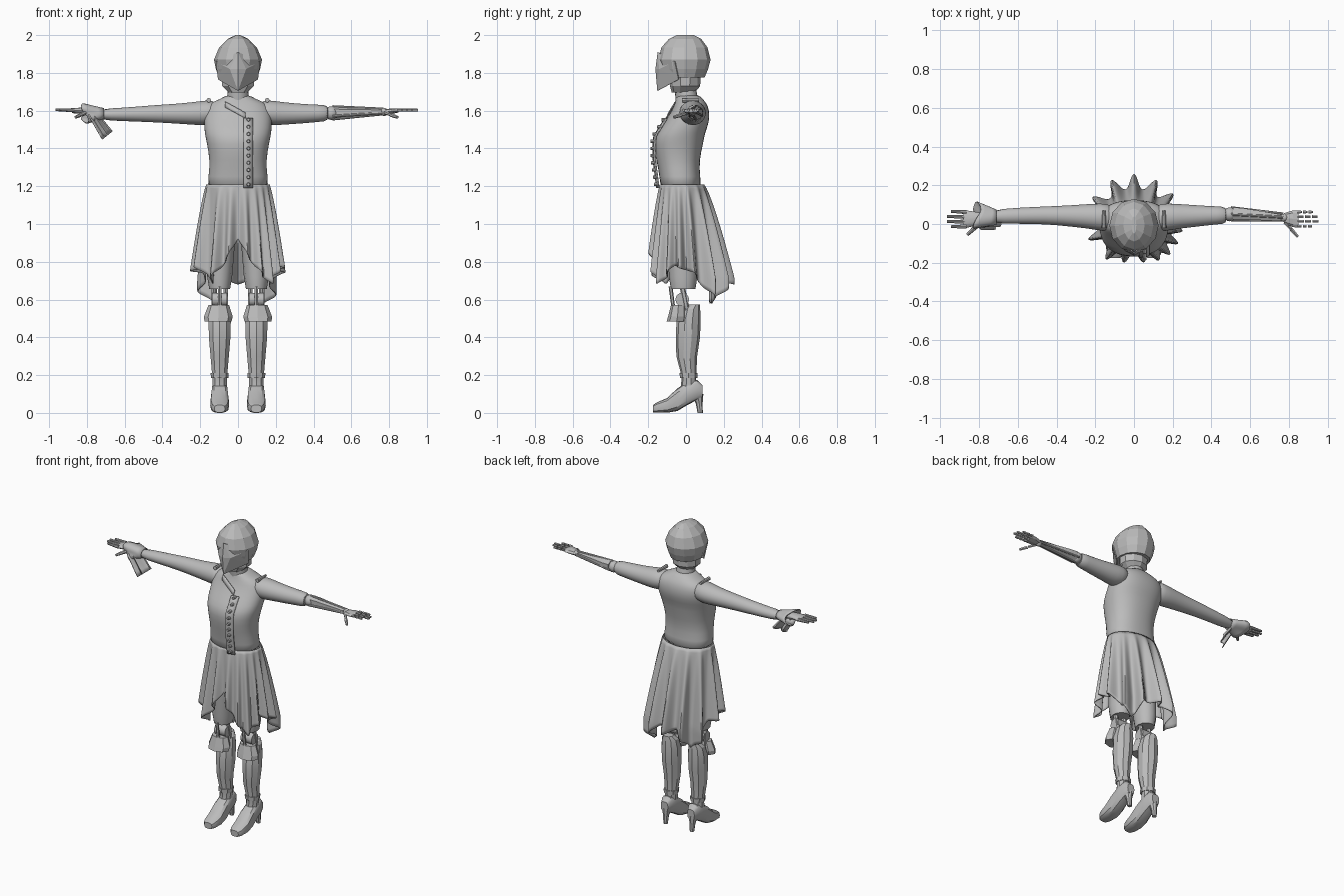
import bpy, bmesh, math
from mathutils import Vector

cube = bpy.data.objects.get("Cube")
if cube:
    bpy.data.objects.remove(cube)

grey = bpy.data.materials.new("plain grey")
grey.use_nodes = True
tone = (0.5, 0.5, 0.5, 1)
grey.diffuse_color = tone
grey.node_tree.nodes["Principled BSDF"].inputs["Base Color"].default_value = tone


def finish(name, bm, angle=35, thickness=0, subdivide=0):
    """Turn a bmesh into a shaded object."""
    bmesh.ops.recalc_face_normals(bm, faces=bm.faces)
    mesh = bpy.data.meshes.new(name)
    bm.to_mesh(mesh)
    bm.free()
    mesh.materials.append(grey)
    obj = bpy.data.objects.new(name, mesh)
    bpy.context.collection.objects.link(obj)
    if angle:
        bpy.ops.object.select_all(action='DESELECT')
        obj.select_set(True)
        bpy.context.view_layer.objects.active = obj
        bpy.ops.object.shade_smooth_by_angle(angle=math.radians(angle))
    if subdivide:
        obj.modifiers.new("Smooth", 'SUBSURF').levels = subdivide
        obj.modifiers["Smooth"].render_levels = subdivide
    if thickness:
        obj.modifiers.new("Cloth", 'SOLIDIFY').thickness = thickness
    return obj


def loft(name, rings, axis='Z', sides=12, power=2.0, **style):
    """Rings are (position, centre a, centre b, radius a, radius b)."""
    order = {'Z': (1, 2, 0), 'X': (0, 1, 2), 'Y': (1, 0, 2)}[axis]
    bm = bmesh.new()
    loops = []
    for pos, ca, cb, ra, rb in rings:
        loop = []
        for i in range(sides):
            t = math.tau * i / sides - math.pi / 2
            c, s = math.cos(t), math.sin(t)
            a = ca + ra * math.copysign(abs(c) ** (2 / power), c)
            b = cb + rb * math.copysign(abs(s) ** (2 / power), s)
            loop.append(bm.verts.new([(pos, a, b)[k] for k in order]))
        loops.append(loop)
    for low, high in zip(loops, loops[1:]):
        for i in range(sides):
            j = (i + 1) % sides
            bm.faces.new((low[i], low[j], high[j], high[i]))
    bm.faces.new(loops[0])
    bm.faces.new(loops[-1])
    return finish(name, bm, **style)


def rod(name, start, end, r1, r2=None, sides=8, angle=40):
    start, end = Vector(start), Vector(end)
    bm = bmesh.new()
    bmesh.ops.create_cone(bm, cap_ends=True, segments=sides, radius1=r1,
                          radius2=r2 or r1, depth=(end - start).length)
    turn = (end - start).to_track_quat('Z', 'Y').to_matrix()
    bmesh.ops.rotate(bm, verts=bm.verts, matrix=turn)
    bmesh.ops.translate(bm, verts=bm.verts, vec=(start + end) / 2)
    return finish(name, bm, angle)


def ball(name, centre, radius):
    bm = bmesh.new()
    bmesh.ops.create_uvsphere(bm, u_segments=16, v_segments=10, radius=radius)
    bmesh.ops.translate(bm, verts=bm.verts, vec=centre)
    return finish(name, bm, 60)


def sheet(name, point, columns, rows, closed, thickness=0.006):
    """Cloth surface from point(u, v) with u and v in 0..1."""
    bm = bmesh.new()
    grid = [[bm.verts.new(point(i / columns, j / rows))
             for i in range(columns + (not closed))] for j in range(rows + 1)]
    for low, high in zip(grid, grid[1:]):
        for i in range(columns):
            k = (i + 1) % len(low)
            bm.faces.new((low[i], low[k], high[k], high[i]))
    return finish(name, bm, 60, thickness)


# Helmet with a ridged mask, jaw guard and neck
loft("helmet", [(1.775, 0, -.01, .1, .108), (1.82, 0, -.008, .117, .125),
                (1.87, 0, -.008, .127, .138), (1.935, 0, -.008, .1, .122),
                (1.98, 0, -.005, .055, .085), (2, 0, -.005, .012, .045)], sides=12, angle=0)
bm = bmesh.new()
for s in (1, -1):
    brow, nose, chin, cheek, temple, jaw = [bm.verts.new((s * x, y, z)) for x, y, z in (
        (0, -.15, 1.91), (0, -.162, 1.82), (0, -.152, 1.705),
        (.043, -.142, 1.82), (.118, -.06, 1.86), (.106, -.04, 1.765))]
    for face in ((brow, nose, cheek), (nose, chin, cheek), (brow, cheek, temple),
                 (cheek, chin, jaw), (cheek, jaw, temple)):
        bm.faces.new(face)
bmesh.ops.remove_doubles(bm, verts=bm.verts, dist=.0001)
finish("face_mask", bm, 0, .006)
loft("jaw_guard", [(1.695, 0, -.015, .05, .06), (1.73, 0, -.005, .088, .08),
                   (1.8, 0, -.005, .092, .083)], sides=10, angle=0)
loft("neck", [(1.58, 0, .02, .07, .065), (1.66, 0, .005, .058, .06),
              (1.74, 0, -.008, .053, .055)], sides=20)

# Fitted bodice, its overlapping front edge and buttons
loft("bodice", [(1.17, 0, -.025, .172, .115), (1.25, 0, -.032, .156, .106),
                (1.34, 0, -.044, .15, .115), (1.43, 0, -.04, .166, .133),
                (1.48, 0, -.03, .178, .13), (1.54, 0, .005, .182, .12),
                (1.6, 0, .025, .18, .1), (1.64, 0, .025, .155, .085),
                (1.662, 0, .018, .09, .07), (1.685, 0, .01, .062, .062)],
     sides=24, power=2.3, angle=60, subdivide=1)


def front_y(z):
    return -.165 + max(0, z - 1.46) * .62 + max(0, 1.34 - z) * .13


sheet("front_placket", lambda u, v: (.03 + .05 * u, front_y(1.19 + .37 * v) - .012 + .012 * u,
                                     1.19 + .37 * v), 2, 12, False)
sheet("collar_flap", lambda u, v: (.04 - .11 * u, front_y(1.56 + .06 * u) - .004 + .012 * v,
                                   1.56 + .06 * u + .03 * v), 4, 2, False)
for i in range(10):
    z = 1.21 + i * .038
    rod("button", (.055, front_y(z), z), (.055, front_y(z) - .022, z), .011, .008)

# Deeply folded skirt with a pointed, uneven hem
folds = [math.degrees(math.atan2(y, x)) for x, y in (
    (.25, -.04), (.23, -.12), (.18, -.18), (.12, -.21), (.05, -.24), (-.05, -.23), (-.14, -.21),
    (-.23, -.09), (-.23, .02), (-.17, .12), (-.1, .2), (0, .25), (.1, .2), (.17, .14), (.23, .05))]
hem_points = [(-90, .92), (-65, .77), (-45, .68), (-20, .78), (15, .74), (48, .58), (72, .7),
              (90, .68), (108, .7), (132, .58), (165, .74), (200, .78), (225, .68), (245, .77),
              (270, .92)]


def hem(angle):
    for (a, za), (b, zb) in zip(hem_points, hem_points[1:]):
        if a <= angle <= b:
            return za + (zb - za) * (angle - a) / (b - a)


def skirt_point(u, v):
    angle = -90 + 360 * u
    t = math.radians(angle)
    z = 1.21 + (hem(angle) - 1.21) * v
    drop = min(1, (1.21 - z) / .5)
    bump = sum(math.exp(-(((angle - f + 180) % 360 - 180) / 6.5) ** 2) for f in folds)
    flare = drop ** .8
    grow = flare * .075 * min(bump, 1.1)
    back = max(0, math.sin(t)) * .035 * flare
    return ((.168 + .02 * flare + grow) * math.cos(t),
            -.022 * (1 - flare) + (.118 + .03 * flare + grow + back) * math.sin(t), z)


sheet("skirt", skirt_point, 180, 24, True)

# Sleeves: long on the right, short on the left
upper = [(.1, .03, 1.595, .07, .055), (.17, .036, 1.588, .073, .07),
         (.24, .04, 1.585, .064, .06), (.35, .042, 1.584, .054, .052)]
long_end = [(.45, .045, 1.584, .047, .046), (.6, .043, 1.58, .042, .036),
            (.75, .037, 1.58, .037, .031)]
short_end = [(.43, .045, 1.586, .047, .046), (.485, .045, 1.587, .045, .043)]
for side, s, end in (("right", -1, long_end), ("left", 1, short_end)):
    loft(side + "_sleeve", [(s * x, *rest) for x, *rest in upper + end],
         'X', 16, angle=50, subdivide=1)
    rod(side + "_shoulder_seam", (s * .155, -.02, 1.655), (s * .155, .07, 1.655), .012, .008)


def cuff_point(u, v):
    t = math.tau * u
    r = .036 + .026 * v + .012 * v * math.cos(3 * t)
    return (-.71 - .1 * v + .02 * v * math.sin(2 * t),
            .035 + r * 1.1 * math.cos(t), 1.585 + r * .8 * math.sin(t))


sheet("right_cuff", cuff_point, 32, 4, True)
sheet("cuff_drape", lambda u, v: (-.79 + .05 * u + .075 * v, -.03 + .06 * u + .015 * math.sin(9 * u),
                                  1.58 - .13 * v + .04 * u * v), 10, 5, False)

# Right hand
loft("right_hand", [(-.74, .03, 1.59, .022, .02), (-.8, .028, 1.6, .032, .018),
                    (-.87, .025, 1.6, .046, .014), (-.88, .025, 1.6, .042, .011)], 'X', 12, angle=60)
for y, tip in ((.062, .945), (.037, .965), (.012, .965), (-.013, .945)):
    rod("right_finger", (-.865, y, 1.602), (-tip, y * 1.05, 1.605), .011, .007)
rod("right_thumb", (-.79, .01, 1.598), (-.86, -.055, 1.565), .015, .008)

# Mechanical left forearm and jointed hand
ball("left_elbow", (.495, .05, 1.587), .036)
loft("forearm_shell", [(.51, .055, 1.59, .036, .036), (.56, .053, 1.592, .034, .03),
                       (.76, .032, 1.597, .02, .014)], 'X', 6, angle=0)
for y, z in ((.02, 1.57), (.085, 1.575), (.05, 1.555), (.05, 1.622)):
    rod("forearm_rod", (.5, y, z), (.77, .035 + (y - .05) * .5, 1.595 + (z - 1.587) * .4), .007)
ball("left_wrist", (.775, .032, 1.593), .021)
loft("left_palm", [(.775, .03, 1.593, .026, .015), (.82, .027, 1.598, .043, .014),
                   (.85, .026, 1.6, .045, .01)], 'X', 8, angle=0)
for y, tip in ((.062, .93), (.038, .955), (.014, .96), (-.012, .925)):
    for i in range(3):
        x = .845 + i * (tip - .845) / 3
        rod("left_finger", (x, y, 1.603), (x + (tip - .845) / 3 - .007, y, 1.603), .0085, .007, 6)
for a, b in (((.78, .01, 1.59), (.81, -.025, 1.578)), ((.812, -.028, 1.577), (.845, -.065, 1.565))):
    rod("left_thumb", a, b, .011, .008, 6)

# Legs: thigh, knee mechanism, knee guard, boot and heeled shoe
for side, s in (("left", 1), ("right", -1)):
    c = s * .097
    loft(side + "_thigh", [(.655, c, -.015, .055, .065), (.72, c, -.015, .066, .075),
                           (1.1, s * .08, -.02, .08, .09)], sides=12, angle=50)
    rod(side + "_knee_axle", (c - .04, -.02, .6), (c + .04, -.02, .6), .036, sides=16)
    for dx in (-.032, .032):
        rod(side + "_knee_bar", (c + dx, -.02, .67), (c + dx, .01, .52), .014, sides=6)
    rod(side + "_front_strut", (c, -.082, .67), (c, -.065, .54), .01, sides=6)
    loft(side + "_knee_guard", [(.485, s * .106, -.05, .072, .052), (.51, s * .104, -.045, .076, .05),
                                (.57, s * .102, -.04, .055, .04)], sides=8, angle=0)
    loft(side + "_boot", [(.12, c, .012, .04, .042), (.19, c, .016, .041, .038),
                          (.3, c, .004, .051, .055), (.4, c, .01, .06, .064),
                          (.49, c, .014, .062, .064), (.55, c, .025, .052, .05),
                          (.575, c, .045, .032, .028)], sides=10, angle=28)
    loft(side + "_shoe", [(-.175, c, .022, .028, .02), (-.155, c, .028, .043, .027),
                          (-.1, c, .04, .05, .039), (-.045, c, .07, .048, .06),
                          (.01, c, .105, .043, .062), (.06, c, .122, .039, .053),
                          (.088, c, .115, .026, .032)], 'Y', 12, 3, angle=32)
    loft(side + "_heel", [(0, c, .075, .014, .014), (.05, c, .07, .018, .018),
                          (.1, c, .06, .03, .032)], sides=8, angle=0)
    loft(side + "_ankle_cuff", [(.185, c, .014, .046, .046), (.21, c, .014, .048, .048)],
         sides=8, angle=0)
